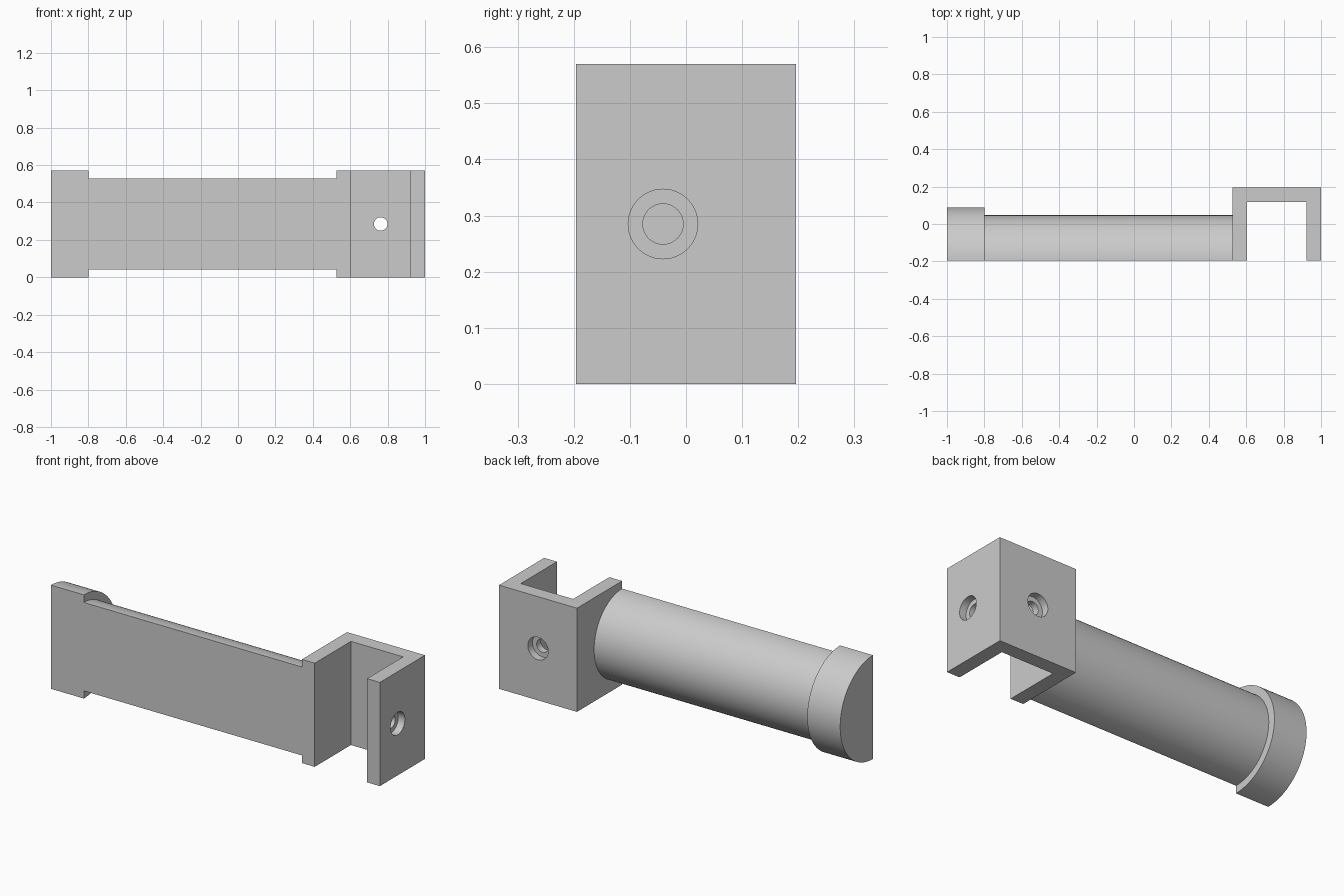
import bpy, math
from mathutils import Matrix

cube = bpy.data.objects.get("Cube")
if cube:
    bpy.data.objects.remove(cube, do_unlink=True)

# Single plain grey material
grey = bpy.data.materials.new("plain grey")
grey.use_nodes = True
colour = (0.6, 0.6, 0.6, 1)
grey.diffuse_color = colour
grey.node_tree.nodes["Principled BSDF"].inputs["Base Color"].default_value = colour

HEIGHT = 0.57
MID = HEIGHT / 2
FRONT, BACK = -0.196, 0.196
WALL = 0.078


def prism(name, profile, length, matrix):
    """Extrude a closed 2D profile along local z, then place it."""
    n = len(profile)
    verts = [(u, v, w) for w in (0, length) for u, v in profile]
    faces = [tuple(reversed(range(n))), tuple(range(n, 2 * n))]
    faces += [(i, (i + 1) % n, n + (i + 1) % n, n + i) for i in range(n)]
    mesh = bpy.data.meshes.new(name)
    mesh.from_pydata(verts, [], faces)
    mesh.transform(matrix)
    mesh.materials.append(grey)
    obj = bpy.data.objects.new(name, mesh)
    bpy.context.collection.objects.link(obj)
    return obj


def smooth(obj):
    bpy.ops.object.select_all(action="DESELECT")
    bpy.context.view_layer.objects.active = obj
    obj.select_set(True)
    bpy.ops.object.shade_smooth_by_angle(angle=math.radians(30))


# Half-round bar and end cap, flat side to the front
def half_round(name, radius, x0, x1, steps=64):
    arc = [(radius * math.sin(a), radius * math.cos(a))
           for a in (math.pi * i / steps for i in range(steps + 1))]
    # local (u, v, w) -> world (y, z, x)
    place = Matrix(((0, 0, 1, x0), (1, 0, 0, FRONT), (0, 1, 0, MID), (0, 0, 0, 1)))
    profile = [(u, v) for u, v in reversed(arc)]
    smooth(prism(name, profile, x1 - x0, place))


half_round("end_cap", MID, -1, -0.8)
half_round("grip_bar", 0.243, -0.8, 0.526)

# U-shaped bracket, open to the front
x0, x1 = 0.526, 1.0
u_profile = [(x0, FRONT), (x0 + WALL, FRONT), (x0 + WALL, BACK - WALL),
             (x1 - WALL, BACK - WALL), (x1 - WALL, FRONT), (x1, FRONT),
             (x1, BACK), (x0, BACK)]
bracket = prism("bracket", u_profile, HEIGHT, Matrix())


# Counterbored screw holes in the outer side wall and the back wall
def drill(name, surface, direction):
    for part, radius, depth in (("bore", 0.036, 0.1), ("counterbore", 0.062, 0.04)):
        ring = [(radius * math.cos(a), radius * math.sin(a))
                for a in (math.tau * i / 48 for i in range(48))]
        cutter = prism(f"{name}_{part}", ring, depth + 0.05,
                       Matrix.Translation(surface) @ direction
                       @ Matrix.Translation((0, 0, -depth)))
        cutter.hide_render = True
        cutter.hide_viewport = True
        cut = bracket.modifiers.new(f"{name} {part}", "BOOLEAN")
        cut.operation = "DIFFERENCE"
        cut.solver = "EXACT"
        cut.object = cutter


drill("side_hole", (x1, -0.041, MID), Matrix.Rotation(math.pi / 2, 4, "Y"))
drill("back_hole", ((x0 + x1) / 2, BACK, MID), Matrix.Rotation(-math.pi / 2, 4, "X"))

# Apply the cuts, then drop the cutters
bpy.context.view_layer.update()
cut_mesh = bpy.data.meshes.new_from_object(
    bracket.evaluated_get(bpy.context.evaluated_depsgraph_get()))
cutters = [m.object for m in bracket.modifiers]
bracket.modifiers.clear()
bracket.data = cut_mesh
for cutter in cutters:
    bpy.data.objects.remove(cutter, do_unlink=True)
smooth(bracket)
